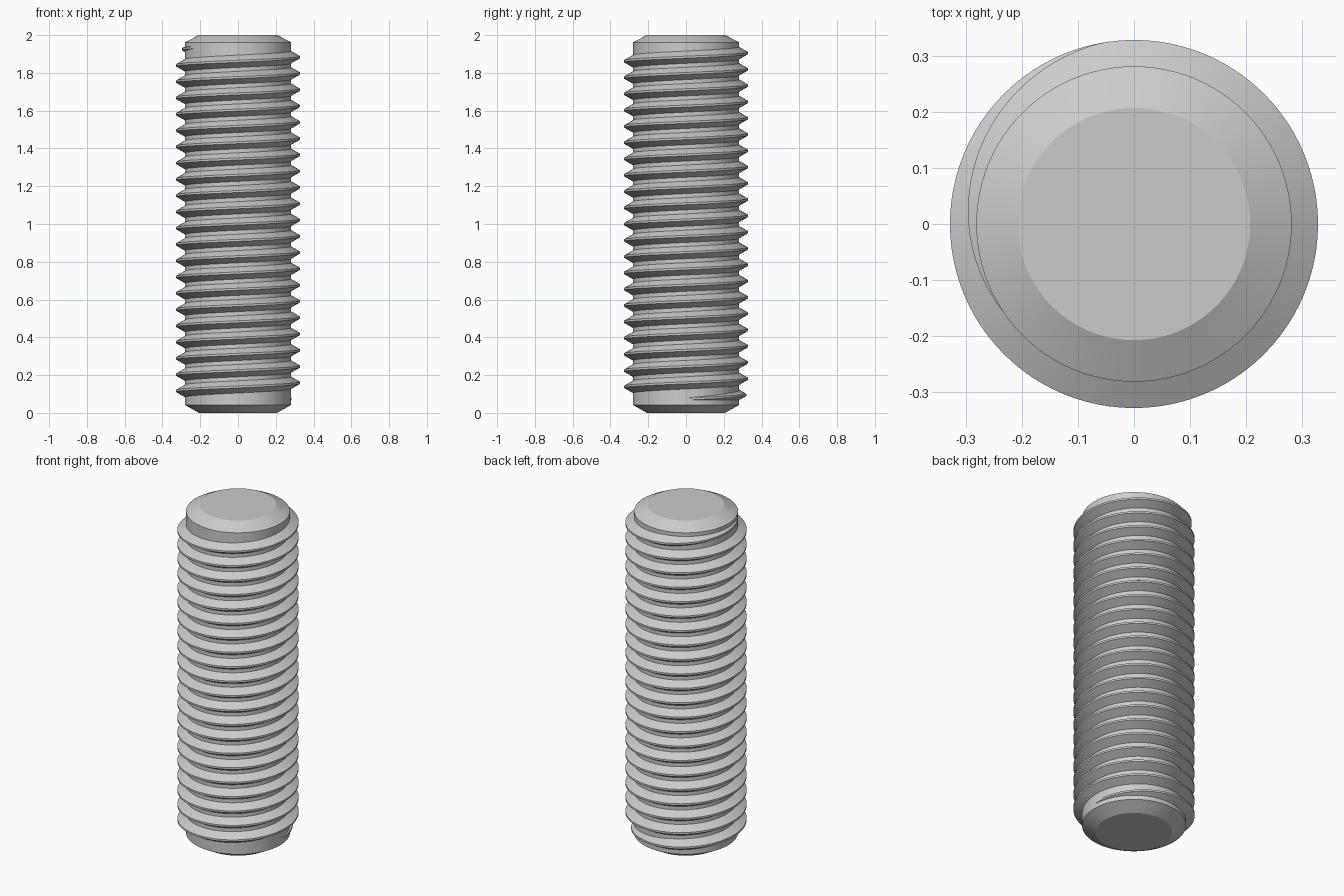
import bpy, bmesh, math

cube = bpy.data.objects.get("Cube")
if cube:
    bpy.data.objects.remove(cube, do_unlink=True)

SEGMENTS = 96
ROOT, CREST = 0.281, 0.328
PITCH, START_Z, TURNS = 0.0862, 0.073, 21.59
FADE = 0.315                      # turns over which each thread end runs out
SLOPE = math.tan(math.radians(30))  # flank angle of the thread

steel = bpy.data.materials.new("light grey steel")
steel.use_nodes = True
colour = (0.6, 0.6, 0.6, 1)
steel.diffuse_color = colour
steel.node_tree.nodes["Principled BSDF"].inputs["Base Color"].default_value = colour


def finish(name, bm):
    """Turn a bmesh into a named, softly shaded object."""
    bmesh.ops.recalc_face_normals(bm, faces=bm.faces)
    mesh = bpy.data.meshes.new(name)
    bm.to_mesh(mesh)
    bm.free()
    mesh.materials.append(steel)
    obj = bpy.data.objects.new(name, mesh)
    bpy.context.collection.objects.link(obj)
    bpy.ops.object.select_all(action='DESELECT')
    obj.select_set(True)
    bpy.context.view_layer.objects.active = obj
    bpy.ops.object.shade_smooth_by_angle(angle=math.radians(25))


def bridge(bm, a, b):
    """Join two closed loops of vertices with quads."""
    n = len(a)
    for i in range(n):
        j = (i + 1) % n
        bm.faces.new((a[i], a[j], b[j], b[i]))


# Core rod with a chamfer at each end
bm = bmesh.new()
rings = []
for r, z in [(0.207, 0), (ROOT, 0.042), (ROOT, 1.962), (0.207, 2)]:
    angles = [math.tau * i / SEGMENTS for i in range(SEGMENTS)]
    rings.append([bm.verts.new((r * math.cos(a), r * math.sin(a), z)) for a in angles])
for lower, upper in zip(rings, rings[1:]):
    bridge(bm, lower, upper)
bm.faces.new(rings[0])
bm.faces.new(rings[-1])
finish("core_rod", bm)

# Right-handed helical thread with a flat crest, sinking into the core at both ends
bm = bmesh.new()
steps = round(TURNS * SEGMENTS)
base = ROOT - 0.007
half_crest = PITCH / 16
sections = []
for i in range(steps + 1):
    t = i / SEGMENTS
    f = min(1, t / FADE, (steps - i) / SEGMENTS / FADE)
    crest = ROOT + (CREST - ROOT) * f
    half_base = half_crest + (crest - base) * SLOPE
    angle, z = math.tau * t, START_Z + PITCH * t
    profile = [(base, -half_base), (crest, -half_crest), (crest, half_crest), (base, half_base)]
    sections.append([bm.verts.new((r * math.cos(angle), r * math.sin(angle), z + dz))
                     for r, dz in profile])
for a, b in zip(sections, sections[1:]):
    bridge(bm, a, b)
bm.faces.new(sections[0])
bm.faces.new(sections[-1])
finish("screw_thread", bm)
